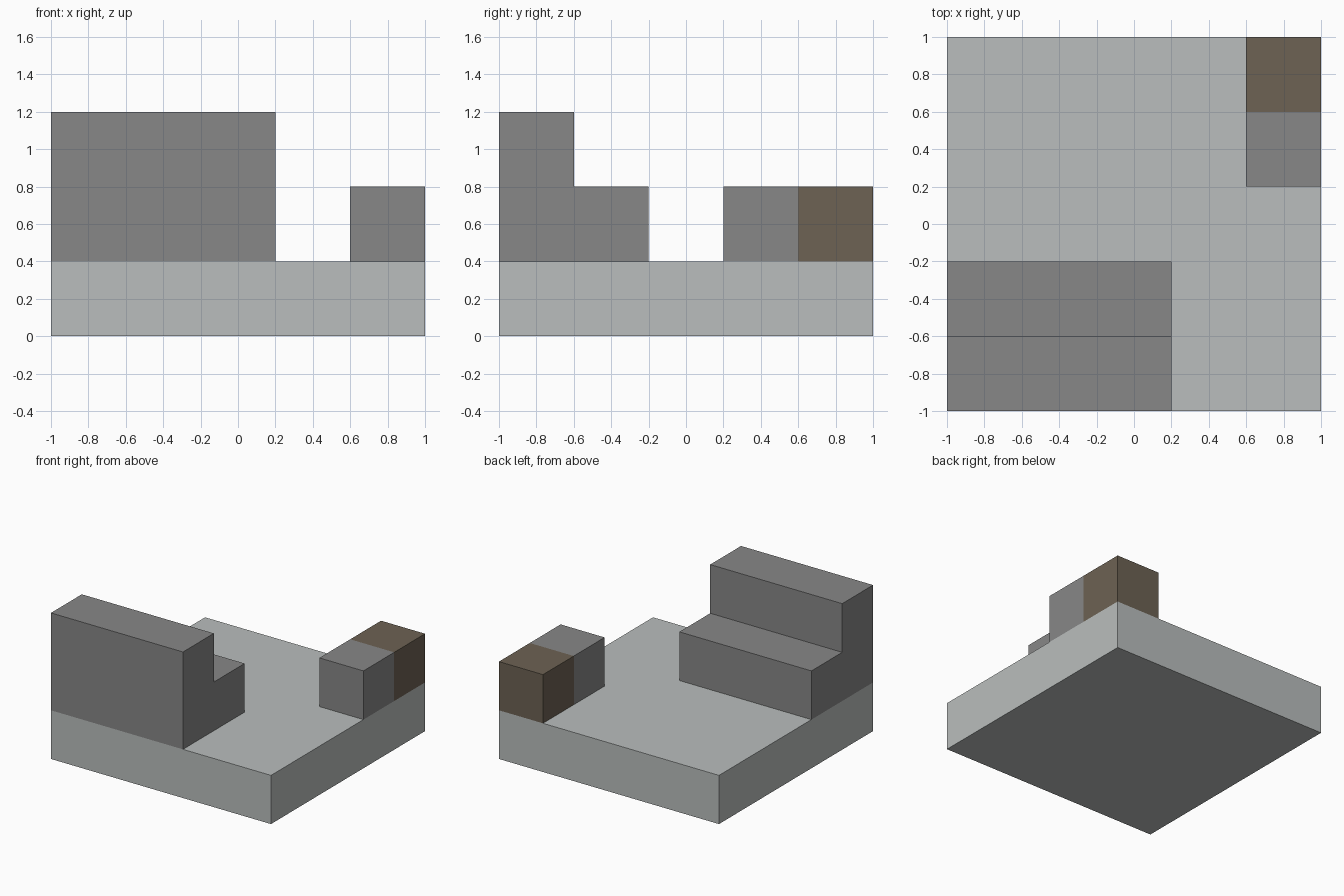
import bpy
import bmesh
from mathutils import Vector

cube = bpy.data.objects.get("Cube")
if cube:
    bpy.data.objects.remove(cube, do_unlink=True)


def material(name, color):
    mat = bpy.data.materials.new(name)
    mat.use_nodes = True
    mat.diffuse_color = (*color, 1)
    mat.node_tree.nodes["Principled BSDF"].inputs["Base Color"].default_value = (*color, 1)
    return mat


def extrude_profile(name, profile, x_min, x_max, mat):
    """Extrude a closed (y, z) outline along x."""
    bm = bmesh.new()
    face = bm.faces.new([bm.verts.new((x_min, y, z)) for y, z in profile])
    result = bmesh.ops.extrude_face_region(bm, geom=[face])
    moved = [v for v in result["geom"] if isinstance(v, bmesh.types.BMVert)]
    bmesh.ops.translate(bm, verts=moved, vec=Vector((x_max - x_min, 0, 0)))
    bmesh.ops.recalc_face_normals(bm, faces=bm.faces)
    mesh = bpy.data.meshes.new(name)
    bm.to_mesh(mesh)
    bm.free()
    mesh.materials.append(mat)
    obj = bpy.data.objects.new(name, mesh)
    bpy.context.collection.objects.link(obj)
    return obj


def box(name, x, y, z, mat):
    outline = [(y[0], z[0]), (y[1], z[0]), (y[1], z[1]), (y[0], z[1])]
    return extrude_profile(name, outline, x[0], x[1], mat)


pale_grey = material("pale_grey", (0.49, 0.515, 0.51))
dark_grey = material("dark_grey", (0.242, 0.242, 0.242))
brown = material("brown", (0.153, 0.122, 0.087))

# Square base slab
box("base_slab", (-1, 1), (-1, 1), (0, 0.4), pale_grey)

# Stepped bench with its tall back along the front edge
bench_outline = [(-1, 0.4), (-0.2, 0.4), (-0.2, 0.8), (-0.6, 0.8), (-0.6, 1.2), (-1, 1.2)]
extrude_profile("stepped_bench", bench_outline, -1, 0.2, dark_grey)

# Two blocks in the back left corner
box("grey_block", (0.6, 1), (0.2, 0.6), (0.4, 0.8), dark_grey)
box("brown_block", (0.6, 1), (0.6, 1), (0.4, 0.8), brown)
